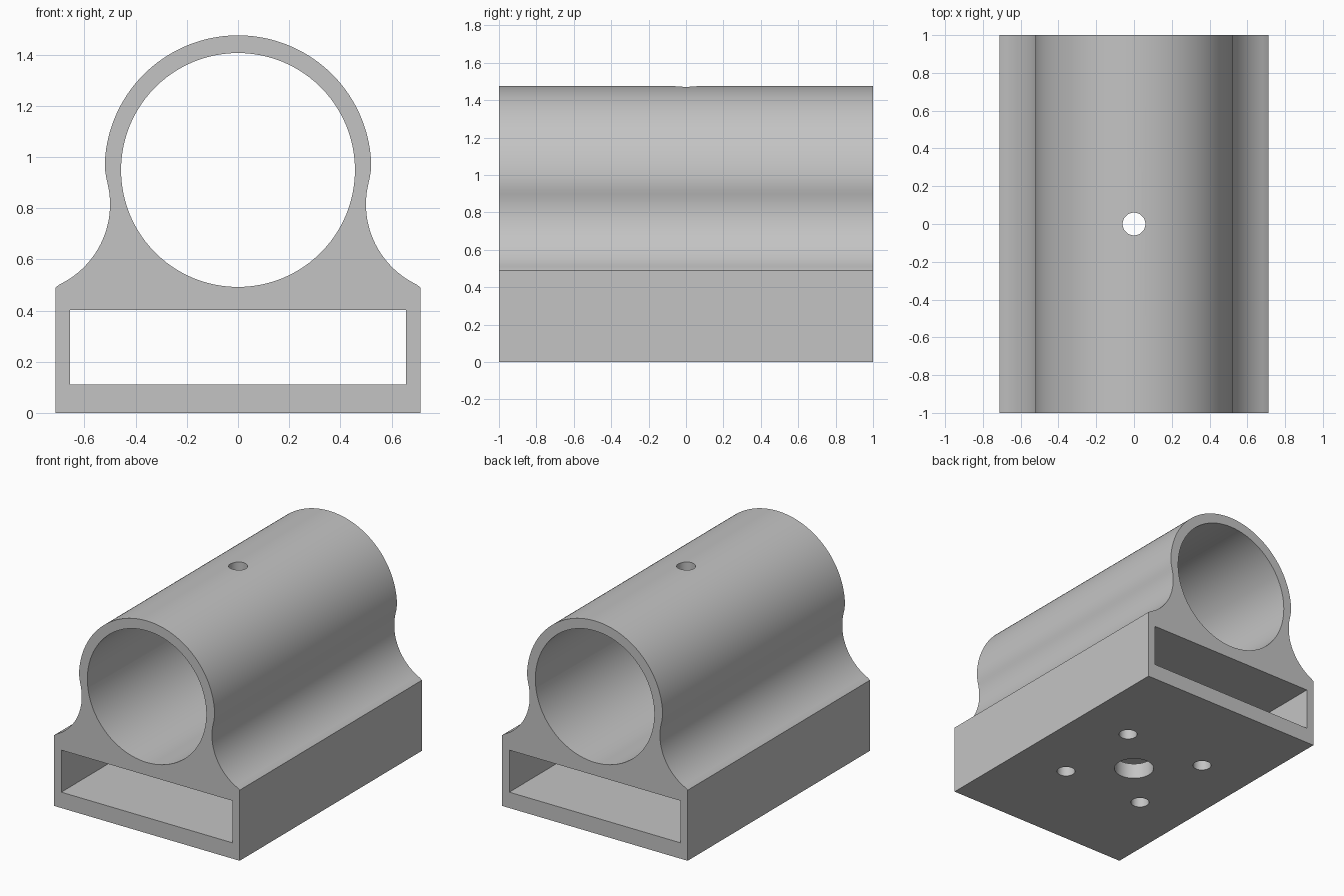
import bpy
import bmesh
from math import sin, cos, pi, radians, atan2

if "Cube" in bpy.data.objects:
    bpy.data.objects.remove(bpy.data.objects["Cube"])

grey = bpy.data.materials.new("plain grey")
grey.use_nodes = True
COLOUR = (0.55, 0.55, 0.55, 1)
grey.diffuse_color = COLOUR
grey.node_tree.nodes["Principled BSDF"].inputs["Base Color"].default_value = COLOUR


def arc(cx, cz, r, start, end, steps):
    return [(cx + r * cos(start + (end - start) * i / steps),
             cz + r * sin(start + (end - start) * i / steps)) for i in range(steps + 1)]


def prism(name, outline, length):
    """Extrude an x-z outline along y, centred on y = 0."""
    bm = bmesh.new()
    face = bm.faces.new([bm.verts.new((x, -length / 2, z)) for x, z in outline])
    moved = bmesh.ops.extrude_face_region(bm, geom=[face])["geom"]
    bmesh.ops.translate(bm, vec=(0, length, 0),
                        verts=[v for v in moved if isinstance(v, bmesh.types.BMVert)])
    bmesh.ops.recalc_face_normals(bm, faces=bm.faces)
    mesh = bpy.data.meshes.new(name)
    bm.to_mesh(mesh)
    bm.free()
    mesh.materials.append(grey)
    obj = bpy.data.objects.new(name, mesh)
    bpy.context.collection.objects.link(obj)
    return obj


def drill(name, x, y, r, z0, z1):
    bpy.ops.mesh.primitive_cylinder_add(vertices=48, radius=r, depth=z1 - z0,
                                        location=(x, y, (z0 + z1) / 2))
    obj = bpy.context.object
    obj.name = name
    obj.data.materials.append(grey)
    return obj


# Outer profile: square base corner, concave flank, round tube top
HALF, SHOULDER = 0.713, 0.49
flank_x, flank_z, flank_r = 0.847, 0.815, 0.347
flank_start = atan2(SHOULDER - flank_z, HALF - flank_x) + 2 * pi
right = [(HALF, 0), (HALF, SHOULDER)]
right += arc(flank_x, flank_z, flank_r, flank_start, radians(166), 24)[1:]
right += [(0.515, 0.92), (0.519, 0.946)]
right += arc(0, 0.954, 0.521, radians(2.5), pi / 2, 40)
left = [(-x, z) for x, z in reversed(right[:-1])]
body = prism("tube_mount_body", right + left, 2)

# Long bore and rectangular slot
cutters = [
    prism("bore_cutter", arc(0, 0.949, 0.457, 0, 2 * pi, 96)[:-1], 2.4),
    prism("slot_cutter", [(-0.657, 0.11), (0.657, 0.11), (0.657, 0.402), (-0.657, 0.402)], 2.4),
    # Vertical hole through roof and deck, wider hole in the floor
    drill("roof_hole_cutter", 0, 0, 0.06, 0.25, 1.7),
    drill("floor_hole_cutter", 0, 0, 0.13, -0.2, 0.2),
]
# Four screw holes around the floor hole
for sx in (-1, 1):
    for sy in (-1, 1):
        cutters.append(drill("screw_hole_cutter", 0.32 * sx, 0.32 * sy, 0.06, -0.2, 0.2))

bpy.ops.object.select_all(action='DESELECT')
body.select_set(True)
bpy.context.view_layer.objects.active = body
for cutter in cutters:
    cutter.hide_render = True
    mod = body.modifiers.new(cutter.name, 'BOOLEAN')
    mod.operation = 'DIFFERENCE'
    mod.solver = 'EXACT'
    mod.object = cutter
    bpy.ops.object.modifier_apply(modifier=mod.name)
    bpy.data.objects.remove(cutter)

bpy.ops.object.shade_smooth_by_angle(angle=radians(30))
